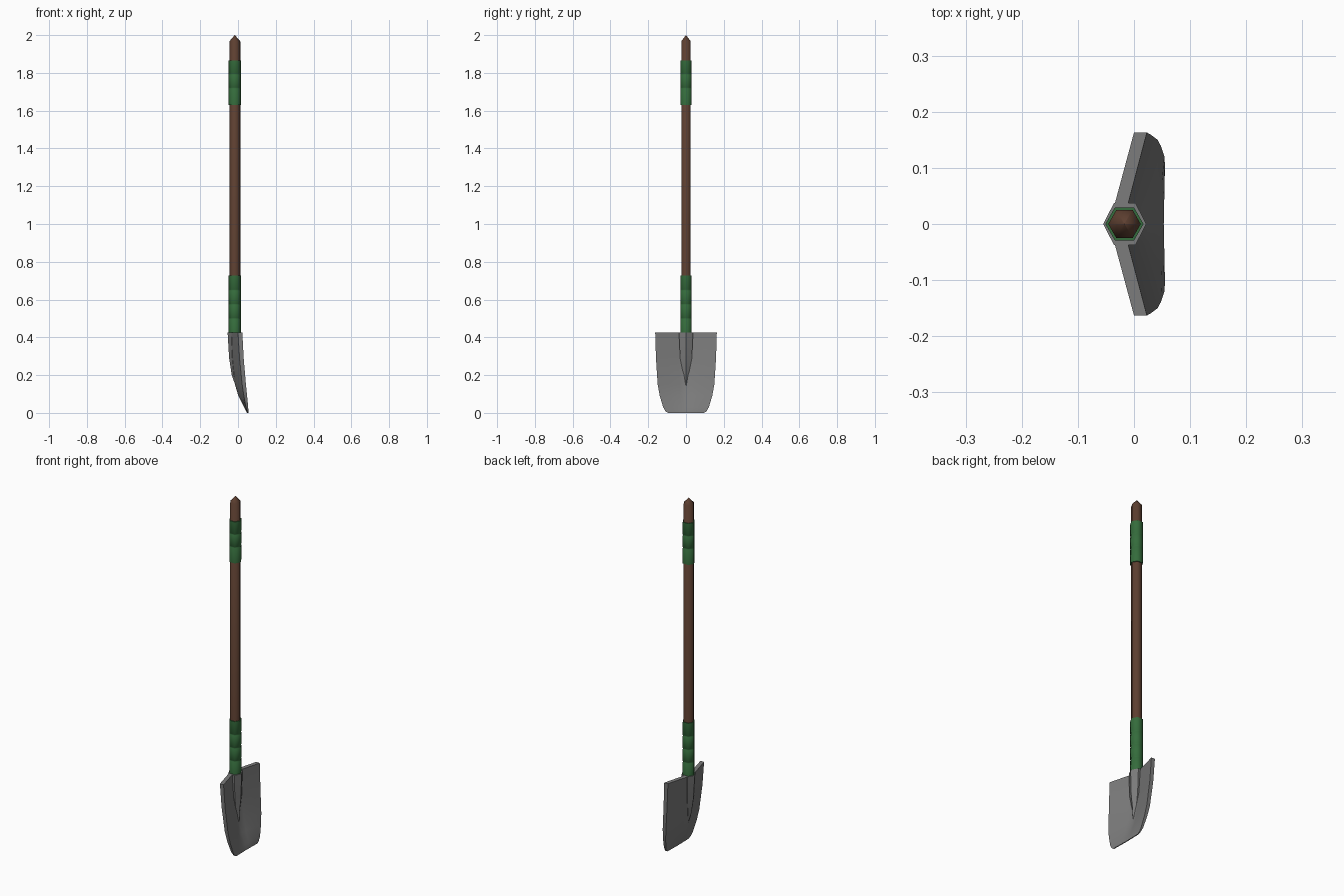
import bpy
import math

if "Cube" in bpy.data.objects:
    bpy.data.objects.remove(bpy.data.objects["Cube"])

CX = -0.017  # shaft axis


def material(name, rgb):
    m = bpy.data.materials.new(name)
    m.diffuse_color = (*rgb, 1)
    m.use_nodes = True
    m.node_tree.nodes["Principled BSDF"].inputs["Base Color"].default_value = m.diffuse_color
    return m


WOOD = material("wood", (0.11, 0.05, 0.03))
GREEN = material("green_wrap", (0.035, 0.15, 0.045))
METAL = material("metal", (0.2, 0.2, 0.2))


def loft(name, rings, mat, angle):
    """Skin a list of equal-length closed rings and cap both ends."""
    n = len(rings[0])
    verts = [v for r in rings for v in r]
    faces = [(i * n + j, i * n + (j + 1) % n, (i + 1) * n + (j + 1) % n, (i + 1) * n + j)
             for i in range(len(rings) - 1) for j in range(n)]
    faces += [tuple(reversed(range(n))), tuple(range(len(verts) - n, len(verts)))]
    me = bpy.data.meshes.new(name)
    me.from_pydata(verts, [], faces)
    me.materials.append(mat)
    ob = bpy.data.objects.new(name, me)
    bpy.context.collection.objects.link(ob)
    bpy.ops.object.select_all(action='DESELECT')
    ob.select_set(True)
    bpy.context.view_layer.objects.active = ob
    bpy.ops.object.mode_set(mode='EDIT')
    bpy.ops.mesh.select_all(action='SELECT')
    bpy.ops.mesh.normals_make_consistent(inside=False)
    bpy.ops.object.mode_set(mode='OBJECT')
    bpy.ops.object.shade_smooth_by_angle(angle=math.radians(angle))
    return ob


def hexagon(z, rx, cx=CX, ry=None):
    ry = ry or rx
    return [(cx + rx * math.cos(k * math.pi / 3), ry * math.sin(k * math.pi / 3), z)
            for k in range(6)]


# Wooden shaft with pointed top
loft("shaft", [hexagon(0.35, 0.029), hexagon(1.967, 0.029), hexagon(2.0, 0.0005)], WOOD, 65)


# Grip wraps with narrow grooves between the turns
def wrap(name, z0, z1, grooves, r=0.034):
    rings = [hexagon(z0, r)]
    for g in grooves:
        rings += [hexagon(g - 0.003, r), hexagon(g, r - 0.002), hexagon(g + 0.003, r)]
    loft(name, rings + [hexagon(z1, r)], GREEN, 65)


wrap("lower_wrap", 0.42, 0.727, (0.5, 0.575, 0.65))
wrap("upper_wrap", 1.63, 1.866, (1.72, 1.793))

# Blade rows: z, half width, centre back x, centre front x, edge back x, edge front x
rows = [
    (0.0, 0.095, 0.048, 0.053, 0.050, 0.055),
    (0.008, 0.108, 0.044, 0.051, 0.048, 0.055),
    (0.03, 0.121, 0.032, 0.044, 0.042, 0.054),
    (0.09, 0.139, 0.002, 0.022, 0.031, 0.048),
    (0.15, 0.150, -0.016, 0.005, 0.022, 0.042),
    (0.29, 0.159, -0.038, -0.014, 0.008, 0.030),
    (0.425, 0.163, -0.044, -0.020, 0.0, 0.023),
]
spans = (-1, -0.6, -0.23, 0, 0.23, 0.6, 1)
rings = []
for z, w, cb, cf, eb, ef in rows:
    back = [(cb + (eb - cb) * abs(t), t * w, z) for t in spans]
    front = [(cf + (ef - cf) * abs(t), t * w, z) for t in reversed(spans)]
    rings.append(back + front)
loft("blade", rings, METAL, 30)

# Socket tapering into the blade
loft("socket", [hexagon(0.12, 0.006, 0.001, 0.003), hexagon(0.2, 0.021, -0.012, 0.016),
                hexagon(0.29, 0.033, -0.014, 0.036), hexagon(0.425, 0.0385, -0.0165, 0.043)],
     METAL, 30)
